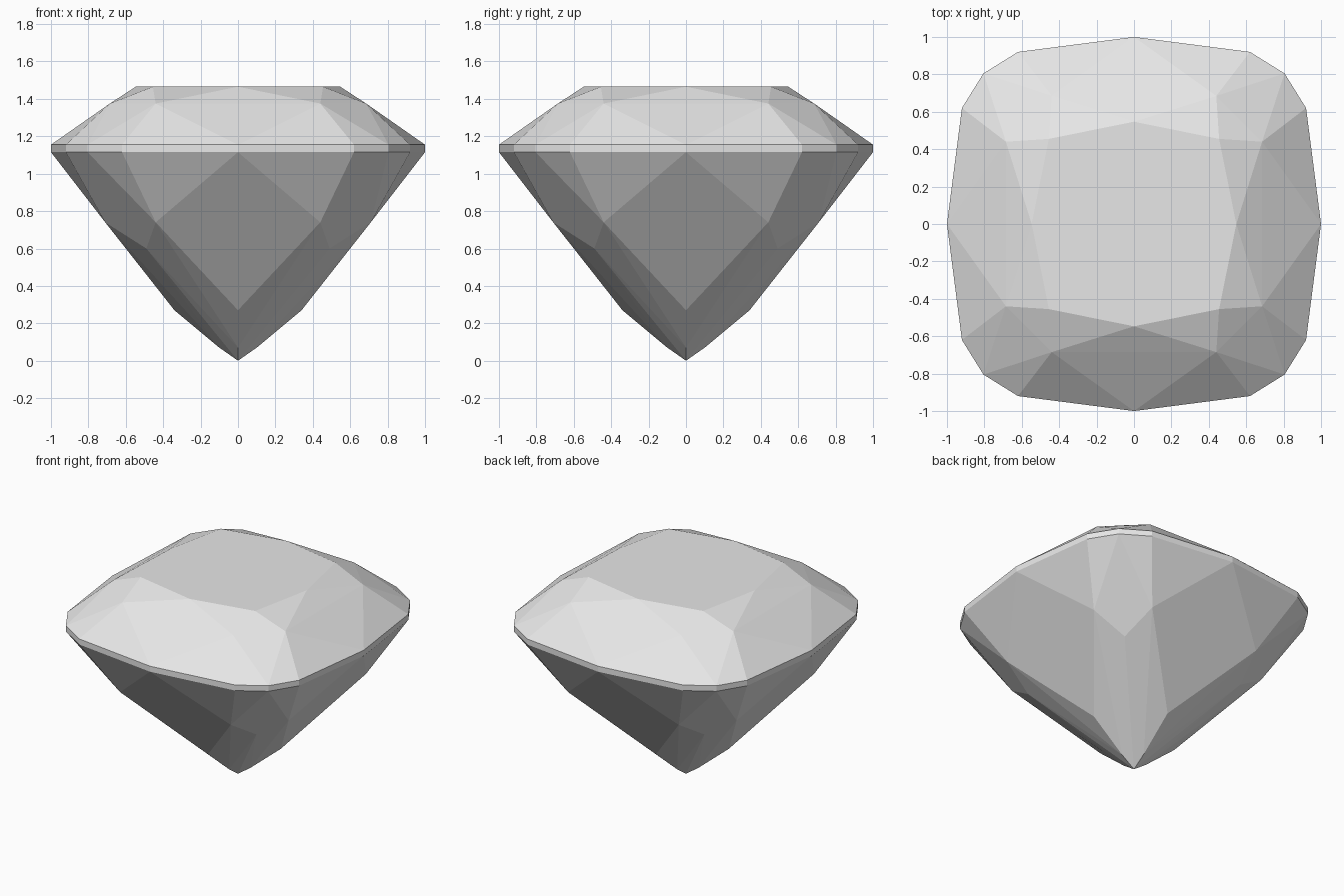
import bpy
import bmesh

cube = bpy.data.objects.get("Cube")
if cube:
    bpy.data.objects.remove(cube, do_unlink=True)

# Gem colour
stone = bpy.data.materials.new("pale_grey_stone")
colour = (0.8, 0.8, 0.8, 1)
stone.use_nodes = True
stone.diffuse_color = colour
stone.node_tree.nodes["Principled BSDF"].inputs["Base Color"].default_value = colour


def eightfold(x, y):
    """Every mirror image of a point across the axes and diagonals."""
    return {(sx * a, sy * b) for a, b in ((x, y), (y, x))
            for sx in (-1, 1) for sy in (-1, 1)}


# Corner points of one eighth of the cushion-cut stone
girdle = [(0, 1), (0.62, 0.92), (0.805, 0.805)]
corners = [(x, y, z) for z in (1.155, 1.115) for x, y in girdle]
corners += [
    (0, 0.547, 1.465), (0.455, 0.455, 1.465),   # table
    (0.44, 0.685, 1.375),                       # crown
    (0.44, 0.71, 0.74), (0.49, 0.49, 0.6),      # upper pavilion
    (0, 0.34, 0.27), (0, 0.1, 0.07),            # lower pavilion
    (0, 0, 0),                                  # tip
]

# The facets are the convex skin around the corners
bm = bmesh.new()
for x, y, z in corners:
    for px, py in eightfold(x, y):
        bm.verts.new((px, py, z))
bmesh.ops.remove_doubles(bm, verts=bm.verts[:], dist=0.0001)
bmesh.ops.convex_hull(bm, input=bm.verts[:])
bmesh.ops.dissolve_limit(bm, angle_limit=0.01, verts=bm.verts[:], edges=bm.edges[:])
bmesh.ops.recalc_face_normals(bm, faces=bm.faces[:])

mesh = bpy.data.meshes.new("cut_gem")
bm.to_mesh(mesh)
bm.free()
mesh.materials.append(stone)
gem = bpy.data.objects.new("cut_gem", mesh)
bpy.context.collection.objects.link(gem)
